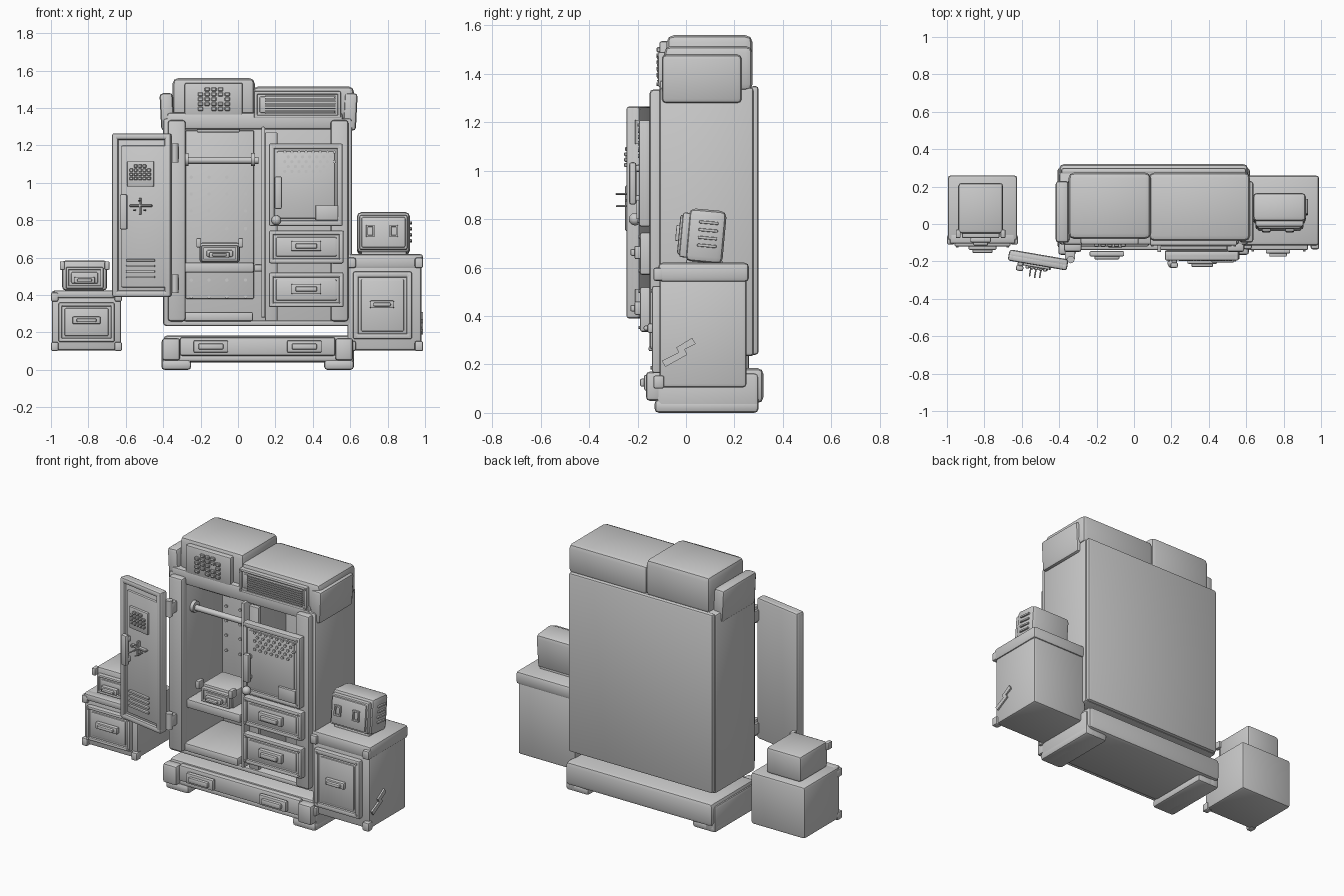
import bpy, bmesh, math
from mathutils import Matrix, Vector


def finish(name, bm, mat=None):
    if mat:
        bm.transform(mat)
    bmesh.ops.recalc_face_normals(bm, faces=bm.faces)
    me = bpy.data.meshes.new(name)
    bm.to_mesh(me)
    bm.free()
    ob = bpy.data.objects.new(name, me)
    bpy.context.collection.objects.link(ob)
    return ob


def boxes(name, items, bev=0.01, mat=None, seg=2):
    """One object made of bevelled boxes given as (x0, x1, y0, y1, z0, z1)."""
    bm = bmesh.new()
    for x0, x1, y0, y1, z0, z1 in items:
        size = Vector((x1 - x0, y1 - y0, z1 - z0))
        m = Matrix.Translation(((x0 + x1) / 2, (y0 + y1) / 2, (z0 + z1) / 2)) @ Matrix.Diagonal((*size, 1))
        vs = bmesh.ops.create_cube(bm, size=1, matrix=m)['verts']
        if bev:
            edges = list({e for v in vs for e in v.link_edges})
            bmesh.ops.bevel(bm, geom=edges, offset=min(bev, min(size) * 0.4),
                            segments=seg, affect='EDGES', profile=0.5)
    return finish(name, bm, mat)


def cyls(name, centres, r, depth, axis='Y', mat=None, n=10):
    rot = {'X': Matrix.Rotation(math.pi / 2, 4, 'Y'), 'Y': Matrix.Rotation(math.pi / 2, 4, 'X'),
           'Z': Matrix.Identity(4)}[axis]
    bm = bmesh.new()
    for c in centres:
        bmesh.ops.create_cone(bm, cap_ends=True, segments=n, radius1=r, radius2=r, depth=depth,
                              matrix=Matrix.Translation(c) @ rot)
    return finish(name, bm, mat)


def ball(name, c, r):
    bm = bmesh.new()
    bmesh.ops.create_uvsphere(bm, u_segments=16, v_segments=10, radius=r, matrix=Matrix.Translation(c))
    return finish(name, bm)


def rim(x0, x1, z0, z1, y0, y1, w):
    return [(x0, x0 + w, y0, y1, z0, z1), (x1 - w, x1, y0, y1, z0, z1),
            (x0, x1, y0, y1, z0, z0 + w), (x0, x1, y0, y1, z1 - w, z1)]


def handle(name, x, z, w, h, y, mat=None):
    boxes(name, [(x - w / 2, x + w / 2, y - 0.018, y + 0.01, z - h / 2, z + h / 2),
                 (x - w * .36, x + w * .36, y - 0.035, y, z - h * .25, z + h * .25)], 0.007, mat)


def front(name, x0, x1, z0, z1, y, t=0.04, w=0.025, screws=True, mat=None):
    """Framed front: slab with raised rim, inner panel and corner screws; face lies at y."""
    boxes(name, [(x0, x1, y + 0.012, y + t, z0, z1)] + rim(x0, x1, z0, z1, y, y + t, w)
          + [(x0 + w + .012, x1 - w - .012, y + 0.004, y + t, z0 + w + .01, z1 - w - .01)], 0.009, mat)
    if screws:
        d = w * 0.7
        cyls(name + "_screws", [(x, y, z) for x in (x0 + d, x1 - d) for z in (z0 + d, z1 - d)],
             0.007, 0.012, mat=mat)


# Base plinth with end feet and two pull handles
boxes("base", [(-.40, .61, -.11, .32, .04, .185)], 0.025)
boxes("base_feet", [(-.41, -.25, -.13, .30, 0, .055), (.46, .62, -.13, .30, 0, .055),
                    (-.41, -.33, -.12, .30, 0, .165), (.54, .62, -.12, .30, 0, .165)], 0.018)
boxes("base_corner_blocks", [(-.405, -.31, -.165, -.1, .05, .17), (.52, .615, -.165, -.1, .05, .17)], 0.015)
boxes("base_front_panel", [(-.31, .52, -.14, -.1, .075, .175), (-.34, .55, -.125, -.1, .045, .08)], 0.012)
for i, x in enumerate((-.145, .355)):
    handle(f"base_handle_{i}", x, .125, .185, .065, -.155)

# Open cabinet shell
boxes("side_panels", [(-.40, -.285, -.11, .28, .235, 1.345), (.495, .61, -.11, .28, .235, 1.345)], 0.015)
boxes("front_posts", [(-.375, -.28, -.15, -.09, .26, 1.335), (.495, .59, -.15, -.09, .26, 1.335)], 0.015)
boxes("back_panel", [(-.39, .60, .265, .30, .24, 1.35)], 0.015)
boxes("cabinet_floor", [(-.39, .60, -.11, .28, .235, .265), (-.29, .08, -.12, .26, .26, .31)], 0.01)
boxes("cabinet_ceiling", [(-.39, .60, -.10, .28, 1.29, 1.345)], 0.01)
boxes("divider", [(.125, .145, -.15, .27, .28, 1.30), (.145, .21, -.10, -.07, .25, 1.27)], 0.005)

# Wardrobe interior: perforated back, shelf, hanging rod
boxes("pegboard", [(-.28, .085, .245, .27, .38, 1.28)], 0.006)
cyls("pegboard_studs", [(x, .243, z) for x in (-.25, -.155, -.06, .04)
                        for z in (1.03, .94, .85, .755, .48, .39)], 0.009, 0.012)
boxes("shelf", [(-.285, .085, -.10, .26, .52, .575), (.085, .13, -.08, .26, .525, .565)], 0.01)
cyls("hanging_rod", [(-.08, -.03, 1.12)], 0.018, 0.38, 'X', n=16)
cyls("rod_caps", [(-.275, -.03, 1.125), (.08, -.03, 1.125)], 0.035, 0.022, 'X', n=16)
boxes("ceiling_light", [(-.22, .01, -.08, .05, 1.27, 1.295)], 0.006)

# Storage box on the shelf
boxes("shelf_box", [(-.205, .01, -.06, .14, .575, .68)], 0.012)
front("shelf_box_front", -.195, 0, .58, .665, -.085, .03, .014, False)
handle("shelf_box_handle", -.10, .615, .11, .03, -.09)
boxes("shelf_box_clips", [(x - .013, x + .013, -.10, -.05, .655, .705) for x in (-.21, .015)], 0.006)

# Compartment door and two drawers
front("compartment_door", .165, .56, .77, 1.21, -.195, .05, .03)
cyls("door_perforations", [(.25 + .038 * i + .019 * (r % 2), -.192, 1.165 - .026 * r)
                           for r in range(5) for i in range(8 - r % 2 - (r == 4))], 0.009, 0.014, n=8)
boxes("door_label_plate", [(.415, .535, -.205, -.18, .80, .88)], 0.004)
boxes("door_pull", [(.195, .235, -.235, -.205, .86, 1.035), (.20, .23, -.21, -.18, .87, .90),
                    (.20, .23, -.21, -.18, .995, 1.025)], 0.01)
ball("door_knob", (.205, -.21, .80), 0.026)
for i, (z0, z1) in enumerate(((.57, .745), (.335, .52))):
    front(f"drawer_{i}", .165, .565, z0, z1, -.19, .05)
    handle(f"drawer_handle_{i}", .365, (z0 + z1) / 2 + .005, .16, .055, -.195)

# Header units above the cabinet
boxes("header_left", [(-.35, .09, -.08, .275, 1.33, 1.56)], 0.03)
boxes("header_right", [(.08, .62, -.09, .275, 1.33, 1.515)], 0.028)
boxes("header_beam", [(-.38, .56, -.11, .0, 1.285, 1.375)], 0.015)
for s, x, n in ((-1, -.38, "left"), (1, .60, "right")):
    m = Matrix.Translation((x, 0, 1.38)) @ Matrix.Rotation(s * .05, 4, 'Y')
    boxes("header_cap_" + n, [(-.035, .035, -.10, .23, -.10, .10)], 0.018, m)
boxes("button_panel", [(-.285, .025, -.11, -.06, 1.36, 1.535)], 0.01)
gone = {(0, 4), (1, 0), (4, 4), (3, 2)}
boxes("header_buttons", [(-.215 + .036 * i, -.187 + .036 * i, -.122, -.10, 1.385 + .026 * j, 1.406 + .026 * j)
                         for i in range(5) for j in range(5) if (i, j) not in gone], 0.004, seg=1)
front("header_vent", .085, .55, 1.345, 1.49, -.115, .04, .018)
boxes("header_vent_slats", [(.145, .52, -.12, -.10, 1.368 + .013 * i, 1.375 + .013 * i) for i in range(8)], 0)

# Open wardrobe door, swung outward on its hinges
D = Matrix.Translation((-.35, -.22, 0)) @ Matrix.Rotation(-.17, 4, 'Z')
boxes("wardrobe_door", [(-.325, -.005, -.015, .03, .39, 1.265)], 0.015, D)
boxes("wardrobe_door_rim", rim(-.325, -.005, .39, 1.265, -.03, .01, .035), 0.012, D)
boxes("wardrobe_door_panel", [(-.275, -.025, -.028, 0, .44, 1.20)], 0.01, D)
boxes("wardrobe_door_keypad", [(-.24, -.095, -.042, -.02, .98, 1.115)], 0.006, D)
boxes("wardrobe_door_keys", [(-.225 + .024 * i, -.206 + .024 * i, -.055, -.035, 1.015 + .022 * j, 1.032 + .022 * j)
                             for i in range(5) for j in range(4) if (i, j) not in {(0, 3), (4, 3)}],
      0.003, D, 1)
boxes("wardrobe_door_vents", [(-.245, -.09, -.042, -.02, z, z + .012) for z in (.49, .52, .55, .58)], 0.003, D)
boxes("wardrobe_door_pull", [(-.275, -.235, -.075, -.045, .75, .94), (-.27, -.24, -.05, -.01, .765, .80),
                             (-.27, -.24, -.05, -.01, .89, .925)], 0.01, D)
# Coat hook cluster
boxes("coat_hooks", [(-.225, -.105, -.05, -.02, .872, .884), (-.175, -.163, -.05, -.02, .83, .92),
                     (-.20, -.192, -.095, -.03, .85, .858), (-.145, -.137, -.095, -.03, .85, .858),
                     (-.172, -.164, -.10, -.03, .90, .908)], 0.003, D, 1)
for n, z in (("upper", 1.16), ("lower", .46)):
    cyls(f"hinge_{n}", [(-.338, -.19, z)], 0.02, 0.10, 'Z', n=14)
    boxes(f"hinge_plate_{n}", [(-.37, -.315, -.19, -.13, z - .035, z + .035)], 0.006)

# Right side cabinet
boxes("right_cabinet", [(.585, .98, -.11, .25, .105, .58)], 0.015)
boxes("right_cabinet_lid", [(.575, .99, -.115, .26, .54, .62)], 0.018)
front("right_cabinet_front", .615, .93, .165, .525, -.14, .04, .03)
handle("right_cabinet_handle", .77, .35, .13, .04, -.14)
boxes("right_cabinet_corners", [(x, x + .045, -.135, -.09, z, z + .055)
                                for x in (.585, .945) for z in (.10, .545)], 0.01)
# Zigzag flash on its side
bm = bmesh.new()
zig = [(-.10, .215), (-.03, .25), (-.04, .27), (.025, .31), (.04, .285), (-.005, .262),
       (.005, .24), (-.085, .19)]
f = bm.faces.new([bm.verts.new((.978, y, z)) for y, z in zig])
ext = bmesh.ops.extrude_face_region(bm, geom=[f])['geom']
bmesh.ops.translate(bm, verts=[v for v in ext if isinstance(v, bmesh.types.BMVert)], vec=(.012, 0, 0))
finish("side_flash", bm)

# Radio unit leaning back on the right cabinet
R = Matrix.Translation((.78, .07, .625)) @ Matrix.Rotation(-.09, 4, 'X')
boxes("radio_body", [(-.145, .14, -.075, .08, -.005, .215)], 0.025, R)
boxes("radio_face", [(-.12, .115, -.11, -.06, .02, .185)] + rim(-.13, .125, .01, .195, -.10, -.06, .022), 0.01, R)
boxes("radio_windows", rim(-.095, -.05, .075, .14, -.122, -.10, .01)
      + rim(.03, .075, .075, .14, -.122, -.10, .01), 0.003, R)
boxes("radio_side_vents", [(.13, .15, -.03, .05, z, z + .012) for z in (.06, .092, .124, .156)], 0.004, R)
boxes("radio_foot", [(.66, .90, 0, .15, .612, .632)], 0.005)

# Left side stack of two boxes
boxes("left_box", [(-.995, -.625, -.09, .26, .105, .425)], 0.015)
boxes("left_box_lid", [(-.985, -.635, -.105, -.05, .385, .425)], 0.01)
front("left_box_front", -.96, -.66, .15, .36, -.12, .04, .02)
handle("left_box_handle", -.81, .265, .15, .04, -.12)
boxes("left_box_corners", [(x, x + .04, -.11, -.06, z, z + .05)
                           for x in (-1.0, -.66) for z in (.10, .365)], 0.01)
boxes("small_box", [(-.94, -.70, -.05, .22, .425, .585)], 0.018)
front("small_box_front", -.92, -.72, .435, .55, -.075, .035, .016, False)
handle("small_box_handle", -.82, .48, .11, .035, -.08)
boxes("small_box_clips", [(x - .013, x + .013, -.075, -.03, .535, .58) for x in (-.94, -.70)], 0.006)

# Smooth shading with sharp edges kept
bpy.ops.object.select_all(action='SELECT')
bpy.context.view_layer.objects.active = bpy.context.selected_objects[0]
bpy.ops.object.shade_smooth_by_angle(angle=math.radians(30))
